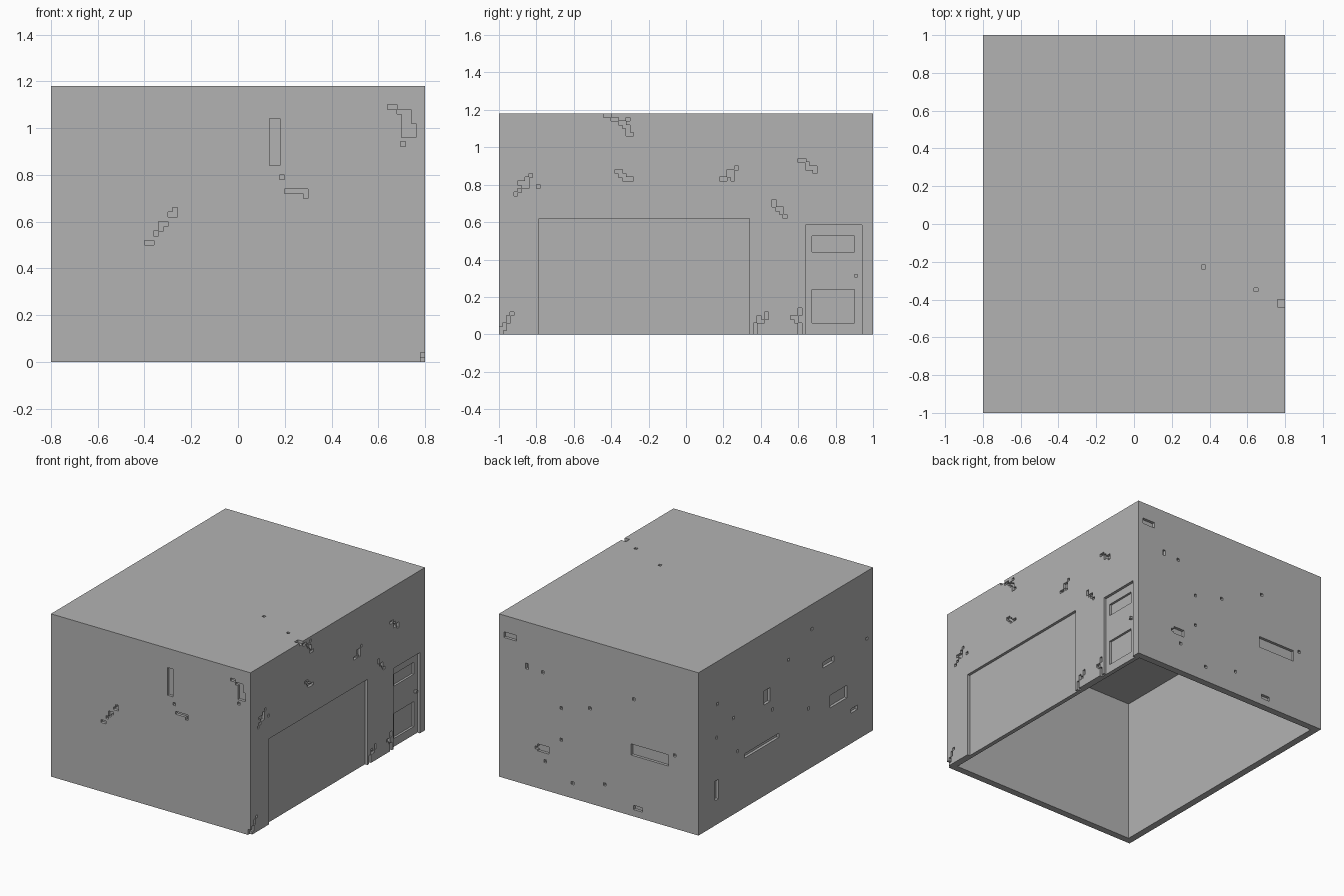
import bpy, bmesh
from mathutils import Vector

cube = bpy.data.objects.get("Cube")
if cube:
    bpy.data.objects.remove(cube, do_unlink=True)

HX, HY, H = 0.8, 1.0, 1.18
WALL, CELL, DEEP = 0.05, 0.02, 0.02

grey = bpy.data.materials.new("plaster grey")
grey.use_nodes = True
grey.diffuse_color = (0.45, 0.45, 0.45, 1)
grey.node_tree.nodes["Principled BSDF"].inputs["Base Color"].default_value = (0.45, 0.45, 0.45, 1)


def add_box(bm, lo, hi):
    lo, hi = Vector(lo), Vector(hi)
    geo = bmesh.ops.create_cube(bm, size=1)
    for v in geo["verts"]:
        v.co = Vector(a + (b - a) * (c + 0.5) for a, b, c in zip(lo, hi, v.co))


def make_object(name, bm):
    mesh = bpy.data.meshes.new(name)
    bm.to_mesh(mesh)
    bm.free()
    mesh.materials.append(grey)
    ob = bpy.data.objects.new(name, mesh)
    bpy.context.collection.objects.link(ob)
    return ob


# Solid block that becomes the hollow garage
bm = bmesh.new()
add_box(bm, (-HX, -HY, 0), (HX, HY, H))
garage = make_object("garage_shell", bm)

cuts = bmesh.new()


def cut(side, u0, u1, v0, v1, deep=DEEP):
    """Recess a rectangle into one side of the block."""
    e, out = 0.0004, 0.03
    u0, u1, v0, v1 = u0 - e, u1 + e, v0 - e, v1 + e
    if side == "front":
        add_box(cuts, (u0, -HY - out, v0), (u1, -HY + deep, v1))
    elif side == "back":
        add_box(cuts, (u0, HY - deep, v0), (u1, HY + out, v1))
    elif side == "doors":
        add_box(cuts, (HX - deep, u0, v0), (HX + out, u1, v1))
    elif side == "blank":
        add_box(cuts, (-HX - out, u0, v0), (-HX + deep, u1, v1))
    else:
        add_box(cuts, (u0, v0, H - deep), (u1, v1, H + out))


def chip(side, u, top, pattern, deep=DEEP):
    """Ragged chip: rows of cells, read from the top down."""
    for r, row in enumerate(pattern.split("/")):
        c = 0
        while c < len(row):
            n = len(row[c:]) - len(row[c:].lstrip("#"))
            if n:
                z = top - r * CELL
                cut(side, u + c * CELL, u + (c + n) * CELL, z - CELL, z, deep)
            c += max(n, 1)


def dots(side, *centres):
    for u, v in centres:
        h = CELL / 2
        cut(side, u - h, u + h, v - h, v + h)


# Door side: wide garage door, then the panelled side door
cut("doors", -0.785, 0.34, -0.05, 0.62)
cut("doors", 0.64, 0.94, -0.05, 0.585)
cut("doors", 0.675, 0.9, 0.44, 0.525, DEEP * 1.8)
cut("doors", 0.675, 0.9, 0.06, 0.24, DEEP * 1.8)

# Door side: chips
chip("doors", -0.44, H, "##", DEEP * 2)
chip("doors", -0.44, H, "/..##..#/....##/.....##/......#/......##")
chip("doors", -0.92, 0.86, "....#/...#/.###/..##/.#/#")
chip("doors", -0.38, 0.88, "##/.##/..###")
chip("doors", 0.18, 0.9, "....#/..##/..##/##.#")
chip("doors", 0.6, 0.94, "##/..#/..###/....#")
chip("doors", 0.46, 0.72, "#/#/.##/..#/...#")
chip("doors", -1, 0.12, "...#/..#/..#/.#/##/#")
chip("doors", 0.36, 0.12, "...#/.#.#/.##/#/#/#")
chip("doors", 0.56, 0.14, "..#/..#/##/.#/..#/..#/..#")
dots("doors", (-0.79, 0.79))

# Front chips
cut("front", 0.135, 0.18, 0.84, 1.04)
chip("front", 0.2, 0.74, "#####/....#")
chip("front", 0.64, 1.1, "##/..###/...##/...##/...###/...###/...###")
chip("front", -0.4, 0.66, "......#/.....##//...##/...#/..#//##")
dots("front", (0.188, 0.79), (0.705, 0.932))

# Back chips
cut("back", 0.66, 0.76, 1.02, 1.06)
cut("back", 0.565, 0.585, 0.84, 0.88)
cut("back", 0.40, 0.49, 0.27, 0.32)
cut("back", -0.56, -0.26, 0.44, 0.52)
cut("back", -0.35, -0.28, 0.05, 0.08)
dots("back", (0.45, 0.85), (-0.28, 0.85), (0.3, 0.63), (0.07, 0.69), (0.3, 0.4), (0.5, 0.29),
     (0.43, 0.21), (0.21, 0.11), (-0.05, 0.17), (-0.61, 0.53))

# Blank side chips
cut("blank", 0.18, 0.25, 0.66, 0.76)
cut("blank", -0.55, -0.43, 0.67, 0.71)
cut("blank", -0.7, -0.51, 0.35, 0.44)
cut("blank", -0.82, -0.75, 0.22, 0.25)
cut("blank", 0.08, 0.47, 0.36, 0.39)
cut("blank", 0.77, 0.81, 0.18, 0.32)
dots("blank", (0.78, 0.87), (0.6, 0.7), (-0.03, 0.88), (-0.3, 1), (-0.93, 0.69),
     (-0.26, 0.44), (0.15, 0.59), (0.55, 0.44), (0.79, 0.63))

# Roof pits
dots("roof", (0.368, -0.228), (0.646, -0.348))

# Hollow interior, open underneath
add_box(cuts, (WALL - HX, WALL - HY, -0.1), (HX - WALL, HY - WALL, 1.04))

cutter = make_object("cutter", cuts)
cutter.hide_render = True
mod = garage.modifiers.new("recesses", "BOOLEAN")
mod.operation, mod.solver, mod.object = "DIFFERENCE", "EXACT", cutter
mod.use_self = True
bpy.context.view_layer.objects.active = garage
bpy.ops.object.modifier_apply(modifier=mod.name)
bpy.data.objects.remove(cutter, do_unlink=True)

# Side door knob
bm = bmesh.new()
add_box(bm, (HX - DEEP, 0.9, 0.305), (HX, 0.917, 0.322))
make_object("door_knob", bm)
